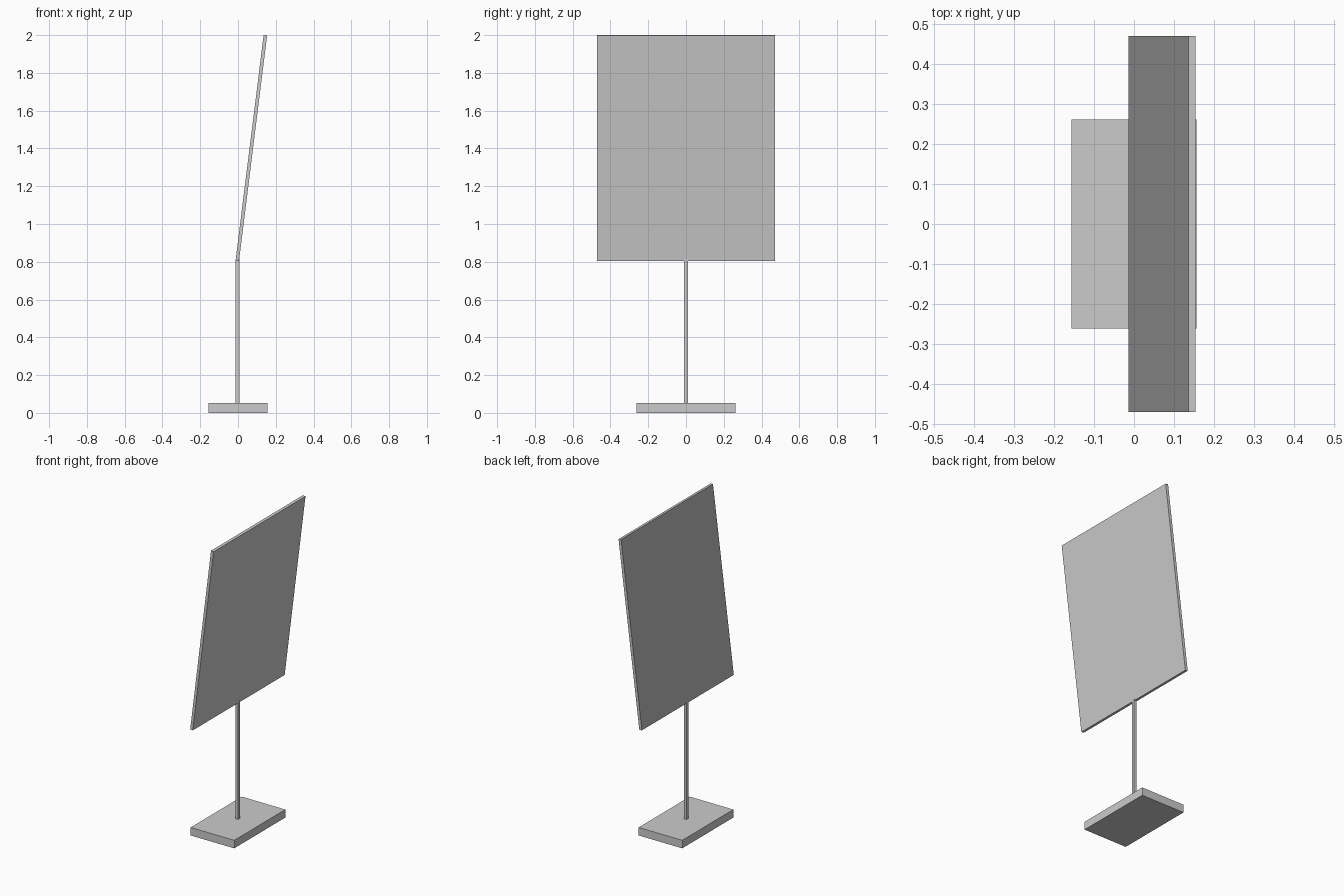
import bpy
import math

if "Cube" in bpy.data.objects:
    bpy.data.objects.remove(bpy.data.objects["Cube"])


def box(name, center, size, tilt=0.0):
    """Axis-aligned box, optionally tilted about y."""
    bpy.ops.mesh.primitive_cube_add(size=1, location=center)
    ob = bpy.context.object
    ob.name = name
    ob.scale = size
    bpy.ops.object.transform_apply(location=False, rotation=False, scale=True)
    ob.rotation_euler = (0, math.radians(tilt), 0)
    return ob


def material(name, color):
    mat = bpy.data.materials.new(name)
    mat.diffuse_color = color
    mat.use_nodes = True
    mat.node_tree.nodes["Principled BSDF"].inputs["Base Color"].default_value = mat.diffuse_color
    return mat


# Foot slab and thin square pole
box("base", (0, 0, 0.026), (0.312, 0.522, 0.052))
box("pole", (-0.002, 0, 0.43), (0.02, 0.02, 0.77))

# Leaning panel with a darker display face on its -x side
panel = box("panel", (0.0705, 0, 1.402), (0.0185, 0.94, 1.205), tilt=7.1)
panel.data.materials.append(material("panel_body", (0.8, 0.8, 0.8, 1)))
panel.data.materials.append(material("panel_face", (0.5, 0.5, 0.5, 1)))
for poly in panel.data.polygons:
    poly.material_index = 1 if poly.normal.x < -0.9 else 0
